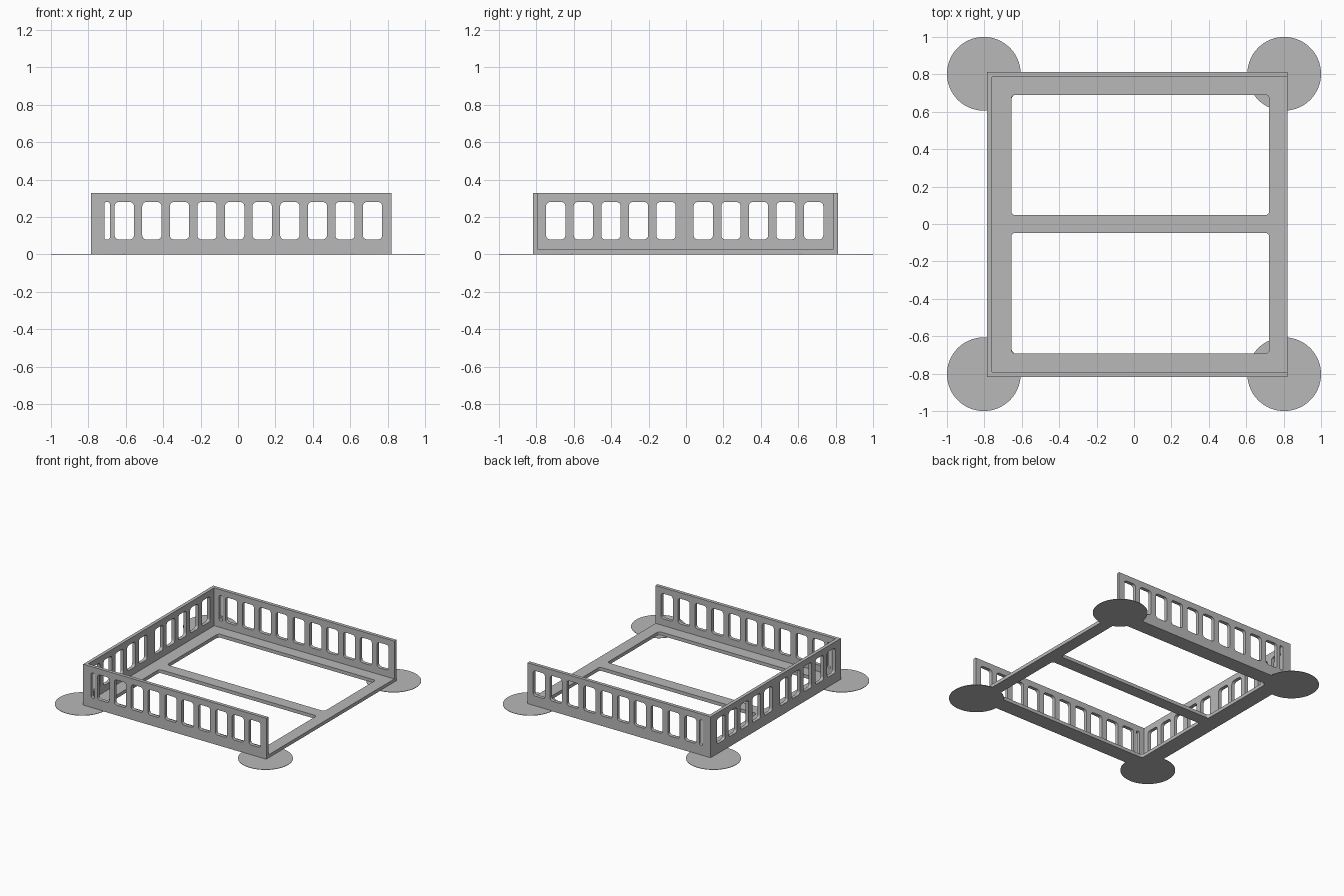
import bpy, bmesh
from math import pi, sin, cos, radians
from mathutils import Matrix, Euler

cube = bpy.data.objects.get("Cube")
if cube:
    bpy.data.objects.remove(cube, do_unlink=True)

# Single plain grey
grey = bpy.data.materials.new("plain grey")
grey.use_nodes = True
colour = (0.48, 0.48, 0.48, 1)
grey.diffuse_color = colour
grey.node_tree.nodes["Principled BSDF"].inputs["Base Color"].default_value = colour

# Overall dimensions
X0, X1 = -0.785, 0.82
Y0, Y1 = -0.817, 0.812
T, TOP = 0.027, 0.327
SILL, HEAD = 0.08, 0.28
PITCH, WIDTH = 0.1475, 0.103


def rounded_rect(x0, y0, x1, y1, r=0.0):
    """Corner points of a rectangle, with optional rounded corners."""
    if r == 0:
        return [(x0, y0), (x1, y0), (x1, y1), (x0, y1)]
    points = []
    corners = [(x1 - r, y1 - r), (x0 + r, y1 - r), (x0 + r, y0 + r), (x1 - r, y0 + r)]
    for quarter, (cx, cy) in enumerate(corners):
        for step in range(6):
            a = (quarter + step / 5) * pi / 2
            points.append((cx + r * cos(a), cy + r * sin(a)))
    return points


def add_object(name, bm):
    mesh = bpy.data.meshes.new(name)
    bm.to_mesh(mesh)
    bm.free()
    mesh.materials.append(grey)
    obj = bpy.data.objects.new(name, mesh)
    bpy.context.collection.objects.link(obj)
    return obj


def panel(name, outline, holes, location, rotation=(0, 0, 0)):
    """Flat sheet of thickness T with holes, centred on its own plane."""
    curve = bpy.data.curves.new(name + "_profile", 'CURVE')
    curve.dimensions = '2D'
    curve.fill_mode = 'BOTH'
    curve.extrude = T / 2
    for loop in [outline] + holes:
        spline = curve.splines.new('POLY')
        spline.points.add(len(loop) - 1)
        for point, (x, y) in zip(spline.points, loop):
            point.co = (x, y, 0, 1)
        spline.use_cyclic_u = True
    helper = bpy.data.objects.new(name + "_profile", curve)
    bpy.context.collection.objects.link(helper)
    bpy.context.view_layer.update()
    evaluated = helper.evaluated_get(bpy.context.evaluated_depsgraph_get())
    mesh = bpy.data.meshes.new_from_object(evaluated)
    bm = bmesh.new()
    bm.from_mesh(mesh)
    bpy.data.objects.remove(helper, do_unlink=True)
    bpy.data.meshes.remove(mesh)
    bmesh.ops.remove_doubles(bm, verts=bm.verts, dist=0.0001)
    bmesh.ops.recalc_face_normals(bm, faces=bm.faces)
    turn = Euler([radians(a) for a in rotation]).to_matrix().to_4x4()
    bm.transform(Matrix.Translation(location) @ turn)
    for face in bm.faces:
        face.smooth = False
        face.material_index = 0
    return add_object(name, bm)


def window(start, width=WIDTH, r=0.022):
    return rounded_rect(start, SILL, start + width, HEAD, r)


# Base frame with two openings either side of the middle bar
openings = [rounded_rect(-0.656, -0.692, 0.723, -0.048, 0.02),
            rounded_rect(-0.656, 0.048, 0.723, 0.69, 0.02)]
panel("base_frame", rounded_rect(X0 + T, Y0 + T, X1, Y1 - T), openings, (0, 0, T / 2))

# Front and back walls: ten windows plus one narrow slot
slots = [window(0.668 - PITCH * i) for i in range(10)] + [window(-0.715, 0.03, 0.012)]
for name, y in (("front_wall", Y0 + T / 2), ("back_wall", Y1 - T / 2)):
    panel(name, rounded_rect(X0, 0, X1, TOP), slots, (0, y, 0), (90, 0, 0))

# Side wall: two groups of five windows
slots = [window(first + PITCH * i) for first in (-0.748, 0.041) for i in range(5)]
panel("side_wall", rounded_rect(Y0 + T, 0, Y1 - T, TOP), slots,
      (X0 + T / 2, 0, 0), (90, 0, 90))

# Thin round pads under the corners
PAD_R, PAD_H = 0.197, 0.003
for side, sx in (("right", -1), ("left", 1)):
    for end, sy in (("front", -1), ("back", 1)):
        bm = bmesh.new()
        centre = Matrix.Translation((sx * (1 - PAD_R), sy * (1 - PAD_R), PAD_H / 2))
        bmesh.ops.create_cone(bm, cap_ends=True, segments=64, radius1=PAD_R,
                              radius2=PAD_R, depth=PAD_H, matrix=centre)
        add_object(f"{end}_{side}_pad", bm)
